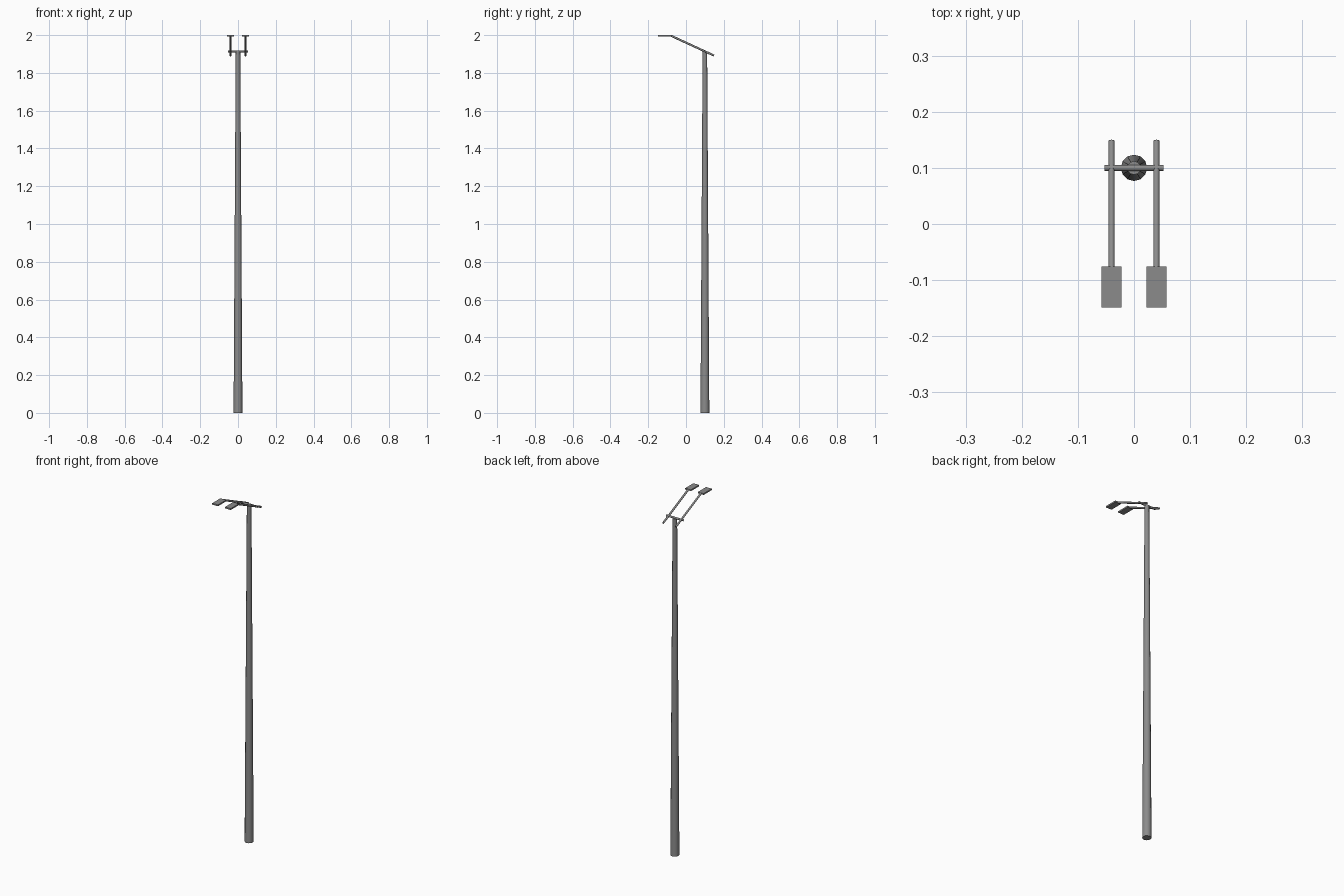
import bpy
from mathutils import Vector

if "Cube" in bpy.data.objects:
    bpy.data.objects.remove(bpy.data.objects["Cube"])

dark = bpy.data.materials.new("dark_grey_metal")
dark.diffuse_color = (0.26, 0.26, 0.26, 1)
dark.use_nodes = True
dark.node_tree.nodes["Principled BSDF"].inputs["Base Color"].default_value = dark.diffuse_color


def rod(name, a, b, r1, r2, sides):
    """Tapered rod from point a to point b."""
    a, b = Vector(a), Vector(b)
    d = b - a
    bpy.ops.mesh.primitive_cone_add(
        vertices=sides, radius1=r1, radius2=r2, depth=d.length,
        location=(a + b) / 2, rotation=d.to_track_quat('Z', 'Y').to_euler())
    ob = bpy.context.object
    ob.name = name
    ob.data.materials.append(dark)
    bpy.ops.object.shade_smooth_by_angle(angle=0.7)
    return ob


# Tapered pole and the crossbar on its top
rod("pole", (0, 0.1, 0), (0, 0.1, 1.913), 0.0235, 0.012, 12)
rod("crossbar", (-0.053, 0.1, 1.914), (0.053, 0.1, 1.914), 0.0055, 0.0055, 10)

# Pair of sloping arms, each with a flat lamp head
for side, sx in (("left", -1), ("right", 1)):
    x = sx * 0.04
    rod(f"arm_{side}", (x, 0.148, 1.892), (x, -0.078, 1.996), 0.0055, 0.0055, 10)
    bpy.ops.mesh.primitive_cube_add(size=1, location=(x, -0.112, 1.996))
    lamp = bpy.context.object
    lamp.name = f"lamp_{side}"
    lamp.scale = (0.036, 0.073, 0.008)
    lamp.data.materials.append(dark)
